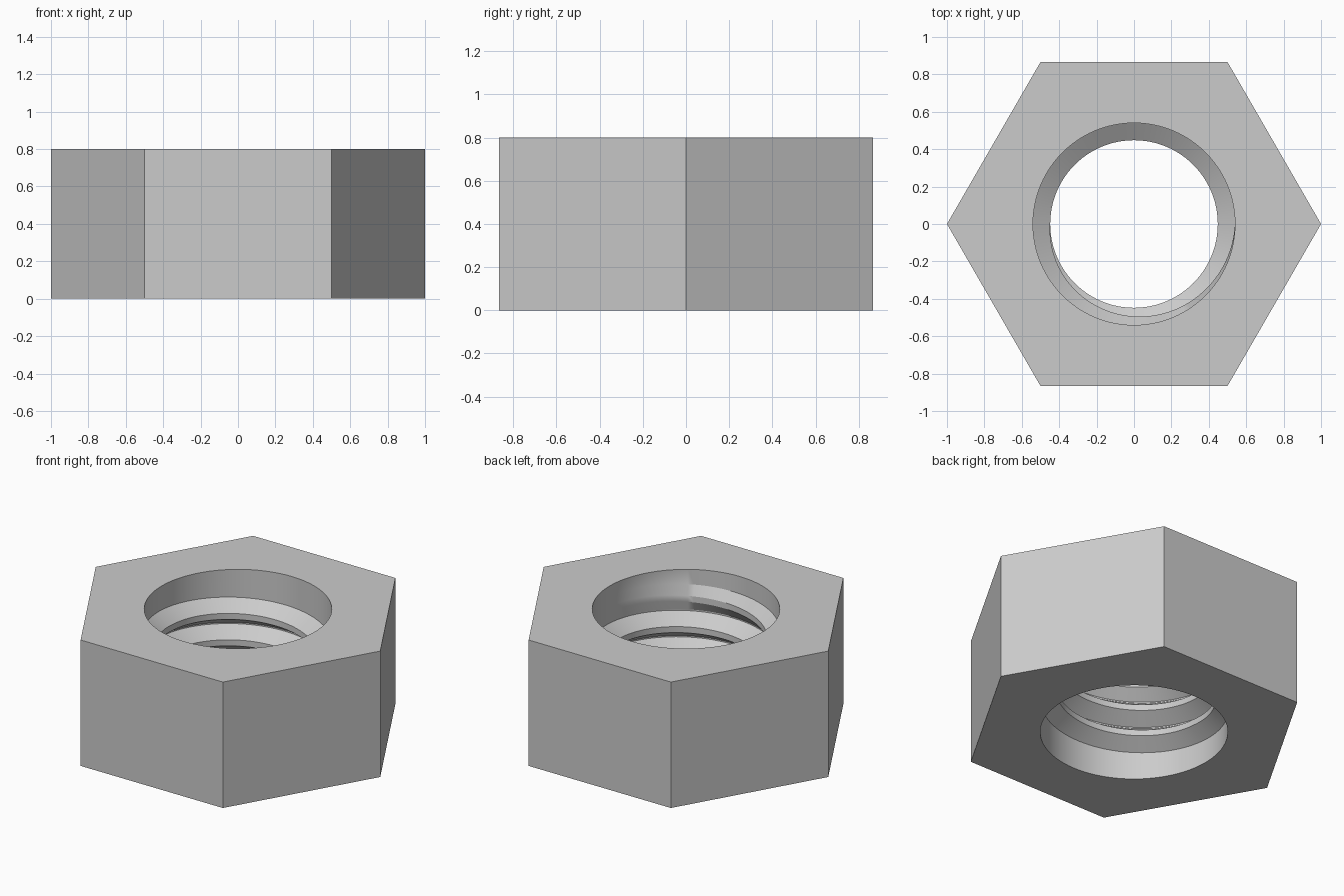
import bpy, bmesh, math

cube = bpy.data.objects.get("Cube")
if cube:
    bpy.data.objects.remove(cube, do_unlink=True)

HEIGHT = 0.8
HOLE_R = 0.54       # root radius of the thread
DEPTH = 0.092       # how far the crest stands into the hole
PITCH = 0.168
TURNS = 3
BASE, CREST = 0.16, 0.038   # thread widths at root and crest
COLUMNS = 96
START_Z = HEIGHT / 2 - TURNS * PITCH / 2


def hex_radius(angle):
    sector = math.radians(60)
    return math.cos(sector / 2) / math.cos(angle % sector - sector / 2)


def section(angle):
    """Closed (radius, z) section of the nut at one angle."""
    outer = hex_radius(angle)
    points = [(outer, 0), (HOLE_R, 0)]
    for k in range(TURNS):
        t = k + angle / math.tau
        z = START_Z + PITCH * t
        # the thread fades out over half a turn at each end
        crest_r = HOLE_R - DEPTH * max(0, min(1, 2 * t, 2 * (TURNS - t)))
        points += [(HOLE_R, z - BASE / 2), (crest_r, z - CREST / 2),
                   (crest_r, z + CREST / 2), (HOLE_R, z + BASE / 2)]
    return points + [(HOLE_R, HEIGHT), (outer, HEIGHT)]


# Sweep the section round the axis, climbing one pitch per turn
bm = bmesh.new()
columns = []
for i in range(COLUMNS + 1):
    a = math.tau * i / COLUMNS
    columns.append([bm.verts.new((r * math.cos(a), r * math.sin(a), z))
                    for r, z in section(a)])
for left, right in zip(columns, columns[1:]):
    for j in range(len(left)):
        n = (j + 1) % len(left)
        bm.faces.new((left[j], left[n], right[n], right[j]))
bmesh.ops.remove_doubles(bm, verts=bm.verts, dist=1e-5)
bmesh.ops.recalc_face_normals(bm, faces=bm.faces)

mesh = bpy.data.meshes.new("threaded_hex_nut")
bm.to_mesh(mesh)
bm.free()
nut = bpy.data.objects.new("threaded_hex_nut", mesh)
bpy.context.collection.objects.link(nut)

# Plain grey metal
grey = bpy.data.materials.new("light_grey")
grey.use_nodes = True
colour = (0.6, 0.6, 0.6, 1)
grey.diffuse_color = colour
grey.node_tree.nodes["Principled BSDF"].inputs["Base Color"].default_value = colour
mesh.materials.append(grey)

bpy.ops.object.select_all(action="DESELECT")
nut.select_set(True)
bpy.context.view_layer.objects.active = nut
bpy.ops.object.shade_smooth_by_angle(angle=math.radians(25))
